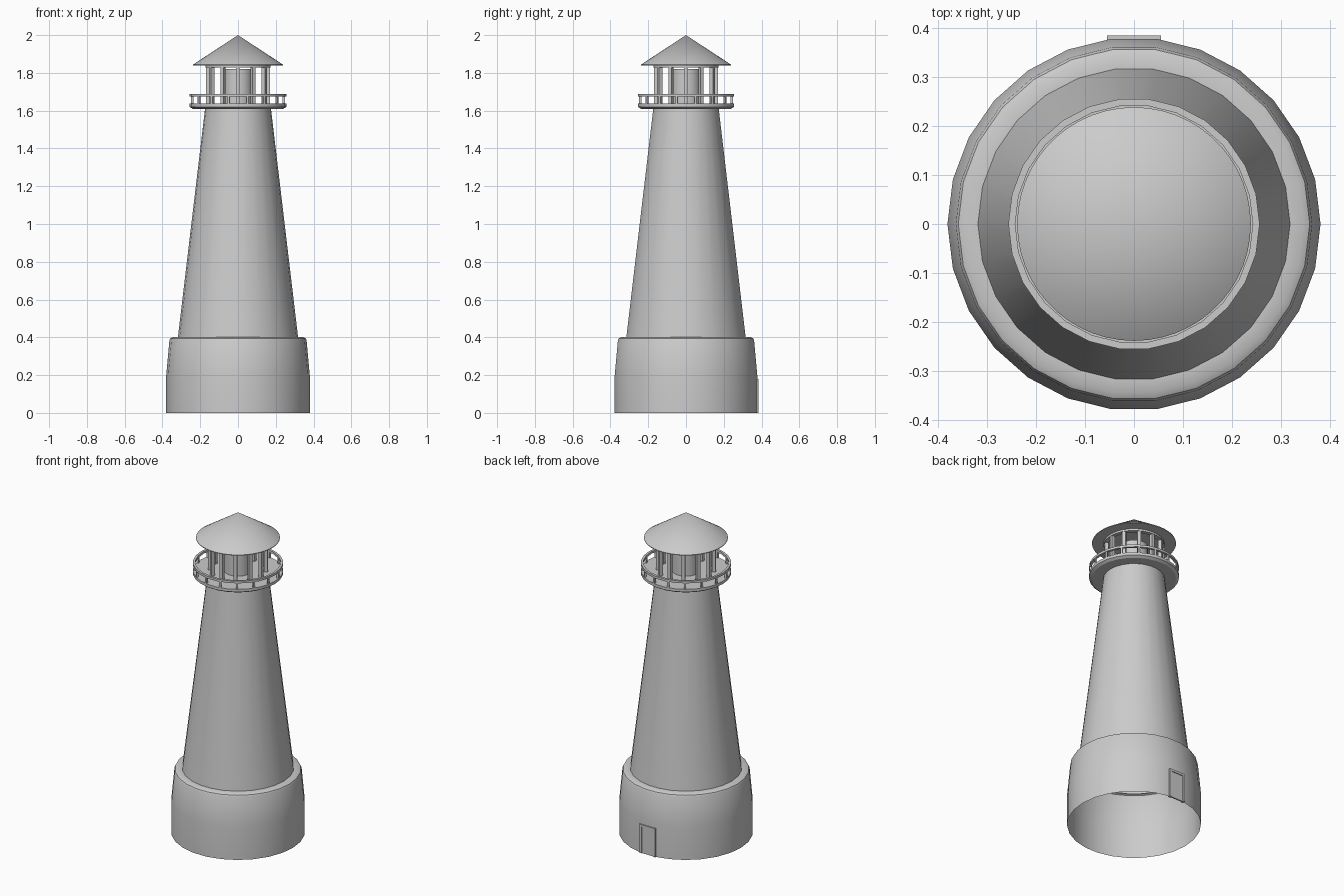
import bpy, bmesh, math
from mathutils import Matrix, Vector

cube = bpy.data.objects.get("Cube")
if cube:
    bpy.data.objects.remove(cube, do_unlink=True)

stone = bpy.data.materials.new("pale_grey")
stone.use_nodes = True
grey = (0.6, 0.6, 0.6, 1)
stone.diffuse_color = grey
stone.node_tree.nodes["Principled BSDF"].inputs["Base Color"].default_value = grey

SIDES = 26


def finish(name, bm):
    """Turn a bmesh into a smooth object with sharp edges kept."""
    bmesh.ops.recalc_face_normals(bm, faces=bm.faces)
    mesh = bpy.data.meshes.new(name)
    bm.to_mesh(mesh)
    bm.free()
    mesh.materials.append(stone)
    mesh.shade_smooth()
    mesh.set_sharp_from_angle(angle=math.radians(30))
    obj = bpy.data.objects.new(name, mesh)
    bpy.context.collection.objects.link(obj)
    return obj


def lathe(name, profile, sides=SIDES, closed=False, turn=0.0):
    """Spin (radius, height) points around the z axis."""
    bm = bmesh.new()
    verts = [bm.verts.new((r * math.cos(turn), r * math.sin(turn), z)) for r, z in profile]
    pairs = list(zip(verts, verts[1:]))
    if closed:
        pairs.append((verts[-1], verts[0]))
    edges = [bm.edges.new(p) for p in pairs]
    bmesh.ops.spin(bm, geom=verts + edges, cent=(0, 0, 0), axis=(0, 0, 1),
                   angle=math.tau, steps=sides, use_merge=True)
    bmesh.ops.remove_doubles(bm, verts=bm.verts, dist=0.0002)
    return finish(name, bm)


def ring(name, inner, outer, low, high):
    return lathe(name, [(inner, low), (outer, low), (outer, high), (inner, high)], closed=True)


def add_box(bm, low, high, rotation=Matrix()):
    low, high = Vector(low), Vector(high)
    place = Matrix.Translation((low + high) / 2) @ Matrix.Diagonal((high - low).to_4d())
    bmesh.ops.create_cube(bm, size=1, matrix=rotation @ place)


def post_circle(name, count, radius, width, low, high, turn=0.0):
    bm = bmesh.new()
    half = width / 2
    for i in range(count):
        rotation = Matrix.Rotation(turn + math.tau * i / count, 4, 'Z')
        add_box(bm, (radius - half, -half, low), (radius + half, half, high), rotation)
    return finish(name, bm)


# Hollow base, open below, with a bevelled rim
lathe("base", [(0.38, 0), (0.38, 0.2), (0.363, 0.385), (0.358, 0.395),
               (0.345, 0.402), (0.316, 0.402)])

# Tapering tower
lathe("tower", [(0.32, 0.385), (0.174, 1.615)])

# Gallery deck and railing
lathe("gallery_deck", [(0, 1.61), (0.24, 1.61), (0.256, 1.62), (0.256, 1.637), (0, 1.637)])
ring("gallery_rail", 0.242, 0.256, 1.674, 1.688)
post_circle("railing_posts", 16, 0.248, 0.011, 1.635, 1.676, math.pi / 16)

# Lantern room
lathe("lamp", [(0, 1.63), (0.08, 1.63), (0.08, 1.82), (0, 1.82)], sides=16, turn=math.pi / 16)
post_circle("lantern_posts", 12, 0.16, 0.02, 1.635, 1.832)
ring("lantern_top_ring", 0.148, 0.173, 1.828, 1.845)

# Conical roof
lathe("roof", [(0, 1.84), (0.238, 1.84), (0.238, 1.844), (0, 2.0)], sides=52)

# Door frame and recessed door at the back
bm = bmesh.new()
for side in (-1, 1):
    xs = sorted((side * 0.055, side * 0.041))
    add_box(bm, (xs[0], 0.365, 0), (xs[1], 0.384, 0.18))
add_box(bm, (-0.055, 0.365, 0.166), (0.055, 0.384, 0.18))
finish("door_frame", bm)
bm = bmesh.new()
add_box(bm, (-0.041, 0.371, 0), (0.041, 0.379, 0.166))
finish("door", bm)
